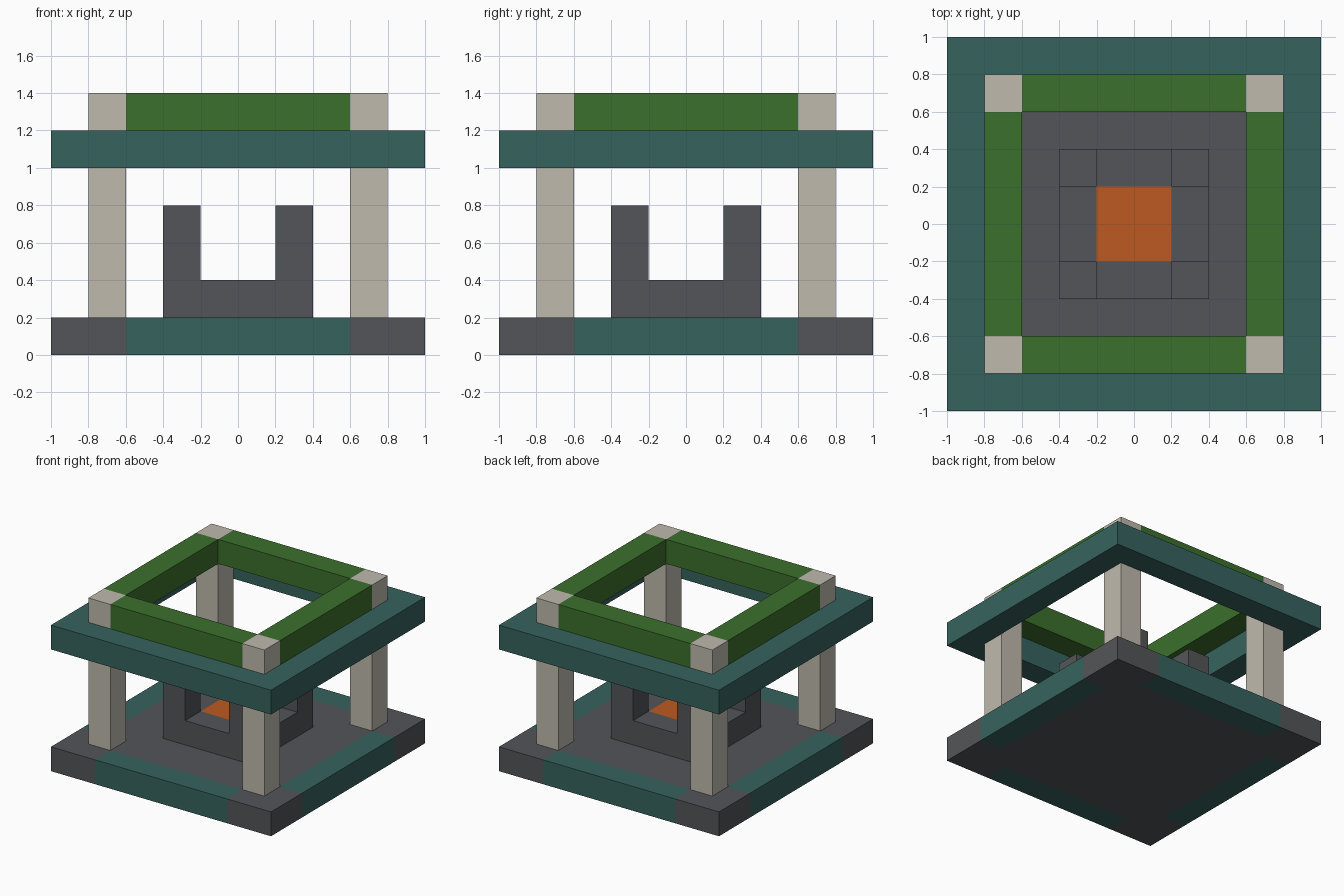
import bpy, bmesh, math
from mathutils import Matrix, Vector

cube = bpy.data.objects.get("Cube")
if cube:
    bpy.data.objects.remove(cube, do_unlink=True)


def material(name, hex_code):
    """Flat colour from an sRGB hex code, stored as linear values."""
    srgb = [int(hex_code[i:i + 2], 16) / 255 for i in (0, 2, 4)]
    colour = [((c + 0.055) / 1.055) ** 2.4 for c in srgb] + [1.0]
    mat = bpy.data.materials.new(name)
    mat.use_nodes = True
    mat.diffuse_color = colour
    bsdf = mat.node_tree.nodes["Principled BSDF"]
    bsdf.inputs["Base Color"].default_value = colour
    bsdf.inputs["Roughness"].default_value = 0.9
    return mat


teal = material("teal", "36635E")
grey = material("dark grey stone", "535558")
green = material("leaf green", "3C702C")
pale = material("pale stone", "BFBAAE")
orange = material("ember orange", "BC5A21")


def finish(name, bm, *mats):
    bmesh.ops.recalc_face_normals(bm, faces=bm.faces)
    mesh = bpy.data.meshes.new(name)
    bm.to_mesh(mesh)
    bm.free()
    for mat in mats:
        mesh.materials.append(mat)
    obj = bpy.data.objects.new(name, mesh)
    bpy.context.collection.objects.link(obj)
    return obj


def box_mesh(x, y, z):
    """Box spanning the given (low, high) ranges."""
    bm = bmesh.new()
    spans = (x, y, z)
    centre = Vector([(a + b) / 2 for a, b in spans])
    size = [b - a for a, b in spans]
    bmesh.ops.create_cube(bm, size=1, matrix=Matrix.Translation(centre) @ Matrix.Diagonal((*size, 1)))
    return bm


def four_around(name, x, y, z, mat):
    """Repeat one box at each quarter turn about the centre."""
    for i, side in enumerate(("front", "right", "back", "left")):
        bm = box_mesh(x, y, z)
        bmesh.ops.rotate(bm, verts=bm.verts, matrix=Matrix.Rotation(i * math.pi / 2, 3, "Z"))
        finish(f"{name}_{side}", bm, mat)


def square_ring(name, inner, outer, z, mat):
    """Square frame: a rectangular section spun in four steps."""
    bm = bmesh.new()
    low, high = z
    section = [bm.verts.new((r, r, h)) for r, h in
               ((inner, low), (outer, low), (outer, high), (inner, high))]
    edges = [bm.edges.new((section[i], section[(i + 1) % 4])) for i in range(4)]
    bmesh.ops.spin(bm, geom=section + edges, axis=(0, 0, 1), cent=(0, 0, 0),
                   angle=2 * math.pi, steps=4)
    bmesh.ops.remove_doubles(bm, verts=bm.verts, dist=0.001)
    finish(name, bm, mat)


# Base slab, with a teal inlay along the middle of each edge
bm = box_mesh((-1, 1), (-1, 1), (0, 0.2))
for axis in (Vector((1, 0, 0)), Vector((0, 1, 0))):
    for cut in (-0.8, -0.6, 0.6, 0.8):
        bmesh.ops.bisect_plane(bm, geom=bm.verts[:] + bm.edges[:] + bm.faces[:],
                               plane_co=axis * cut, plane_no=axis)
for face in bm.faces:
    c = face.calc_center_median()
    near, far = sorted((abs(c.x), abs(c.y)))
    face.material_index = int(far > 0.8 and near < 0.6)
finish("base_slab", bm, grey, teal)

# Corner pillars rising through the roof frame
four_around("pillar", (0.6, 0.8), (-0.8, -0.6), (0.2, 1.4), pale)

# Overhanging roof frame and the green beams between the pillars
square_ring("roof_frame", 0.8, 1.0, (1.0, 1.2), teal)
four_around("roof_beam", (-0.6, 0.6), (-0.8, -0.6), (1.2, 1.4), green)

# Central hearth: sill, corner posts and glowing core
square_ring("hearth_sill", 0.2, 0.4, (0.2, 0.4), grey)
four_around("hearth_post", (0.2, 0.4), (-0.4, -0.2), (0.4, 0.8), grey)
finish("hearth_ember", box_mesh((-0.2, 0.2), (-0.2, 0.2), (0.2, 0.4)), orange)
